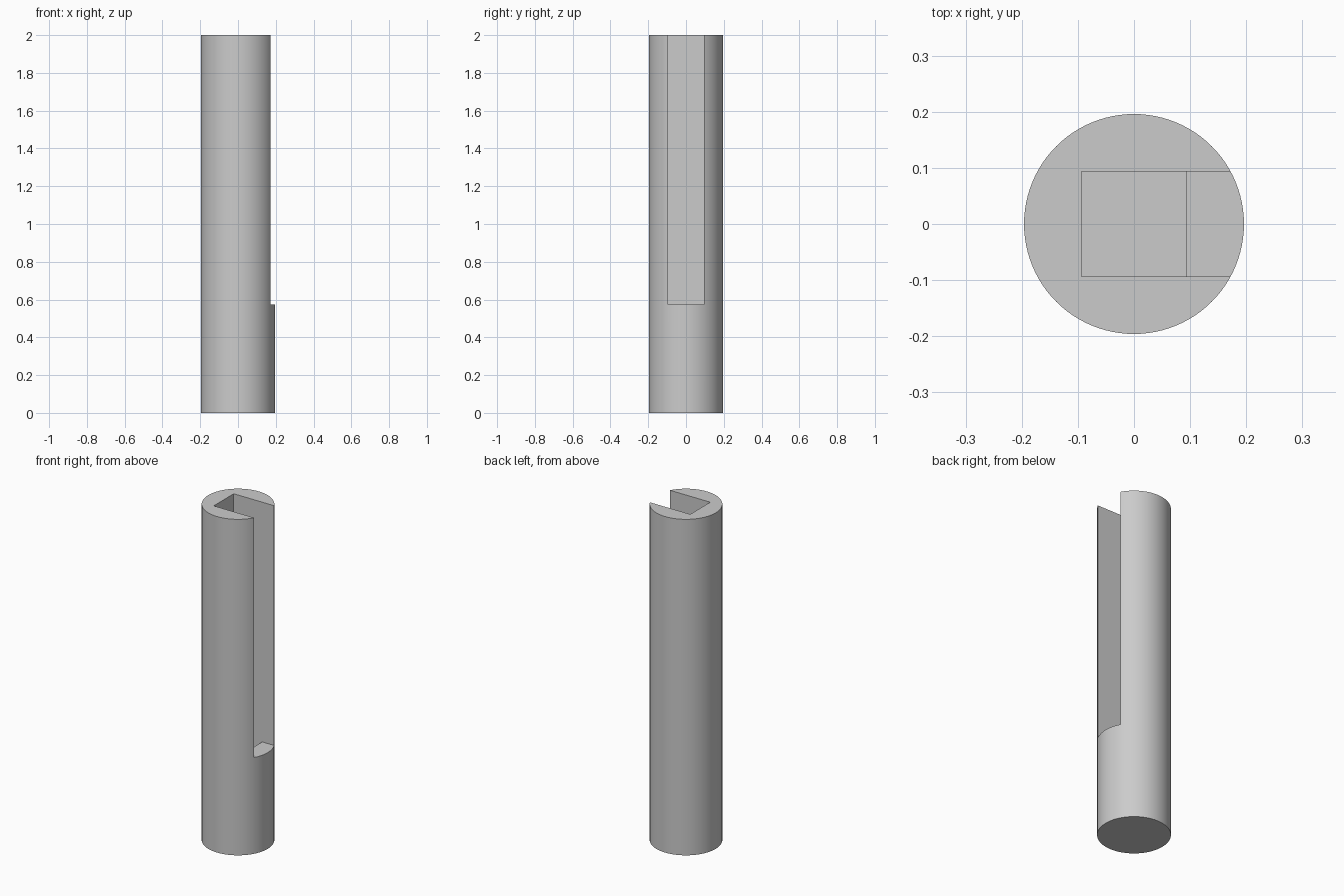
import bpy
import math

cube = bpy.data.objects.get("Cube")
if cube:
    bpy.data.objects.remove(cube, do_unlink=True)

RADIUS, HEIGHT = 0.196, 2.0
HALF = 0.094          # half width of the square bore
SLOT_Z = 0.573        # floor of the side slot
BORE_Z = 0.1          # floor of the bore

grey = bpy.data.materials.new("plain_grey")
grey.use_nodes = True
colour = (0.6, 0.6, 0.6, 1)
grey.diffuse_color = colour
grey.node_tree.nodes["Principled BSDF"].inputs["Base Color"].default_value = colour

# Round post
bpy.ops.mesh.primitive_cylinder_add(vertices=96, radius=RADIUS, depth=HEIGHT,
                                    location=(0, 0, HEIGHT / 2))
post = bpy.context.object
post.name = "slotted_post"
post.data.materials.append(grey)


def cut_box(name, x0, x1, z0):
    """Cut a box, open at the top, out of the post."""
    z1 = HEIGHT + 0.1
    bpy.ops.mesh.primitive_cube_add(size=1, location=((x0 + x1) / 2, 0, (z0 + z1) / 2))
    cutter = bpy.context.object
    cutter.name = name
    cutter.scale = (x1 - x0, 2 * HALF, z1 - z0)
    cutter.data.materials.append(grey)
    bpy.ops.object.transform_apply(location=False, rotation=False, scale=True)
    bpy.context.view_layer.objects.active = post
    mod = post.modifiers.new(name, "BOOLEAN")
    mod.operation, mod.solver, mod.object = "DIFFERENCE", "EXACT", cutter
    bpy.ops.object.modifier_apply(modifier=mod.name)
    bpy.data.objects.remove(cutter, do_unlink=True)


# Deep square bore, then the shallower slot that opens it to the left side
cut_box("bore_cutter", -HALF, HALF, BORE_Z)
cut_box("slot_cutter", 0, RADIUS + 0.1, SLOT_Z)

bpy.ops.object.select_all(action="DESELECT")
post.select_set(True)
bpy.context.view_layer.objects.active = post
bpy.ops.object.shade_smooth_by_angle(angle=math.radians(30))
